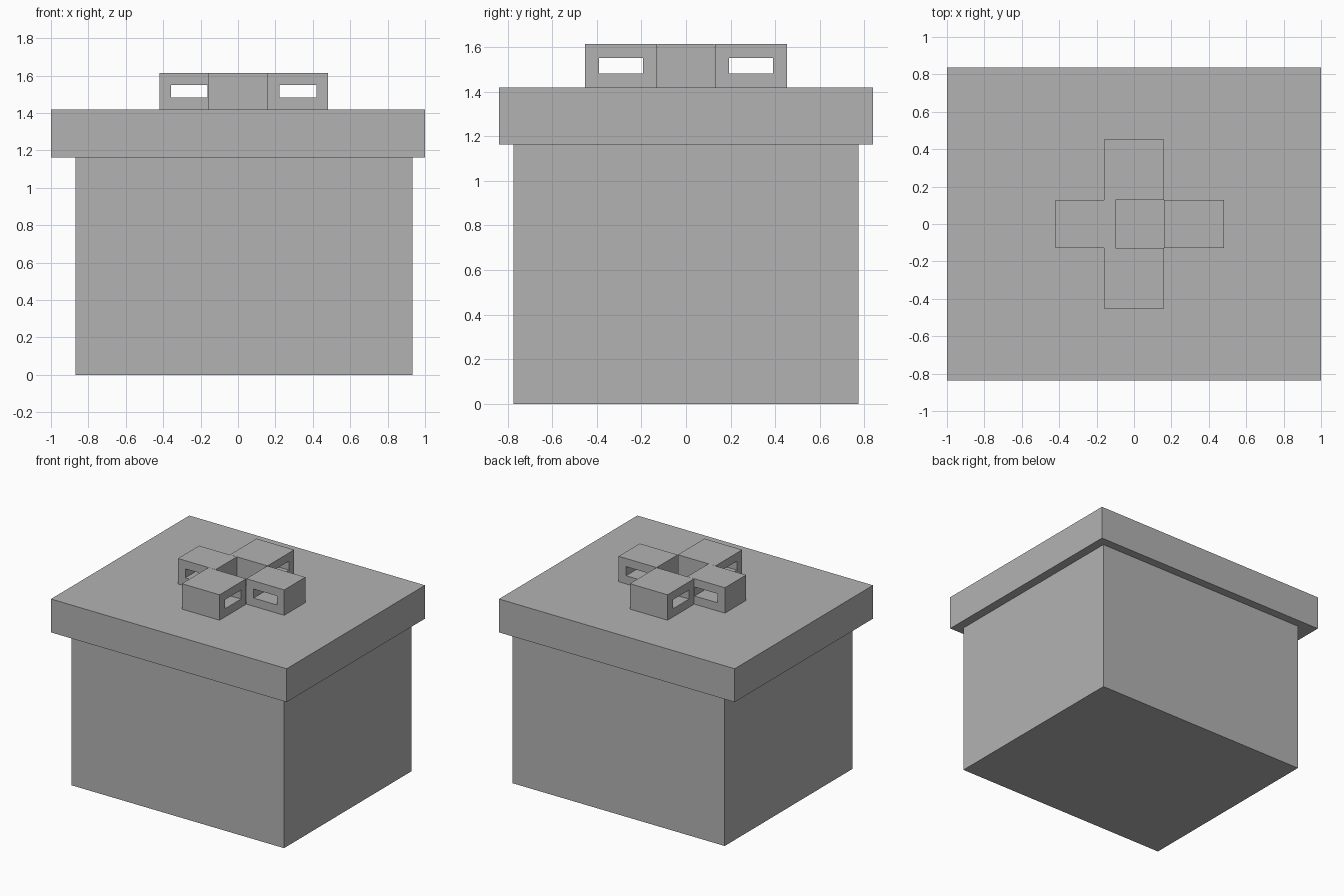
import bpy
import bmesh
from mathutils import Matrix, Vector

if "Cube" in bpy.data.objects:
    bpy.data.objects.remove(bpy.data.objects["Cube"])

grey = bpy.data.materials.new("dark_grey")
grey.diffuse_color = (0.45, 0.45, 0.45, 1)
grey.use_nodes = True
grey.node_tree.nodes["Principled BSDF"].inputs["Base Color"].default_value = grey.diffuse_color


def finish(name, bm):
    bmesh.ops.recalc_face_normals(bm, faces=bm.faces)
    mesh = bpy.data.meshes.new(name)
    bm.to_mesh(mesh)
    bm.free()
    mesh.materials.append(grey)
    obj = bpy.data.objects.new(name, mesh)
    bpy.context.collection.objects.link(obj)


def box(name, lo, hi):
    lo, hi = Vector(lo), Vector(hi)
    bm = bmesh.new()
    bmesh.ops.create_cube(bm, size=1, matrix=Matrix.Translation((lo + hi) / 2)
                          @ Matrix.Diagonal((*(hi - lo), 1)))
    finish(name, bm)


def loop(name, start, end, half_width, axis):
    """Rectangular ribbon loop along an axis, open on both sides."""
    z0, z1, wall = 1.419, 1.614, 0.063

    def ring(bm, inset, side):
        a, b = start + inset, end - inset
        c, d = z0 + inset, z1 - inset
        pts = [(a, c), (b, c), (b, d), (a, d)]
        return [bm.verts.new((u, side, z) if axis == "x" else (side, u, z))
                for u, z in pts]

    bm = bmesh.new()
    of, ob = ring(bm, 0, -half_width), ring(bm, 0, half_width)
    nf, nb = ring(bm, wall, -half_width), ring(bm, wall, half_width)
    for i in range(4):
        j = (i + 1) % 4
        for p, q in ((of, ob), (ob, nb), (nb, nf), (nf, of)):
            bm.faces.new((p[i], p[j], q[j], q[i]))
    finish(name, bm)


# Gift box and overhanging lid
box("box_body", (-0.87, -0.773, 0), (0.932, 0.773, 1.163))
box("box_lid", (-1, -0.838, 1.163), (1, 0.838, 1.419))

# Four ribbon loops around an open square centre
loop("bow_loop_left", -0.42, -0.10, 0.128, "x")
loop("bow_loop_right", 0.16, 0.482, 0.128, "x")
loop("bow_loop_front", -0.452, -0.129, 0.16, "y")
loop("bow_loop_back", 0.129, 0.452, 0.16, "y")
